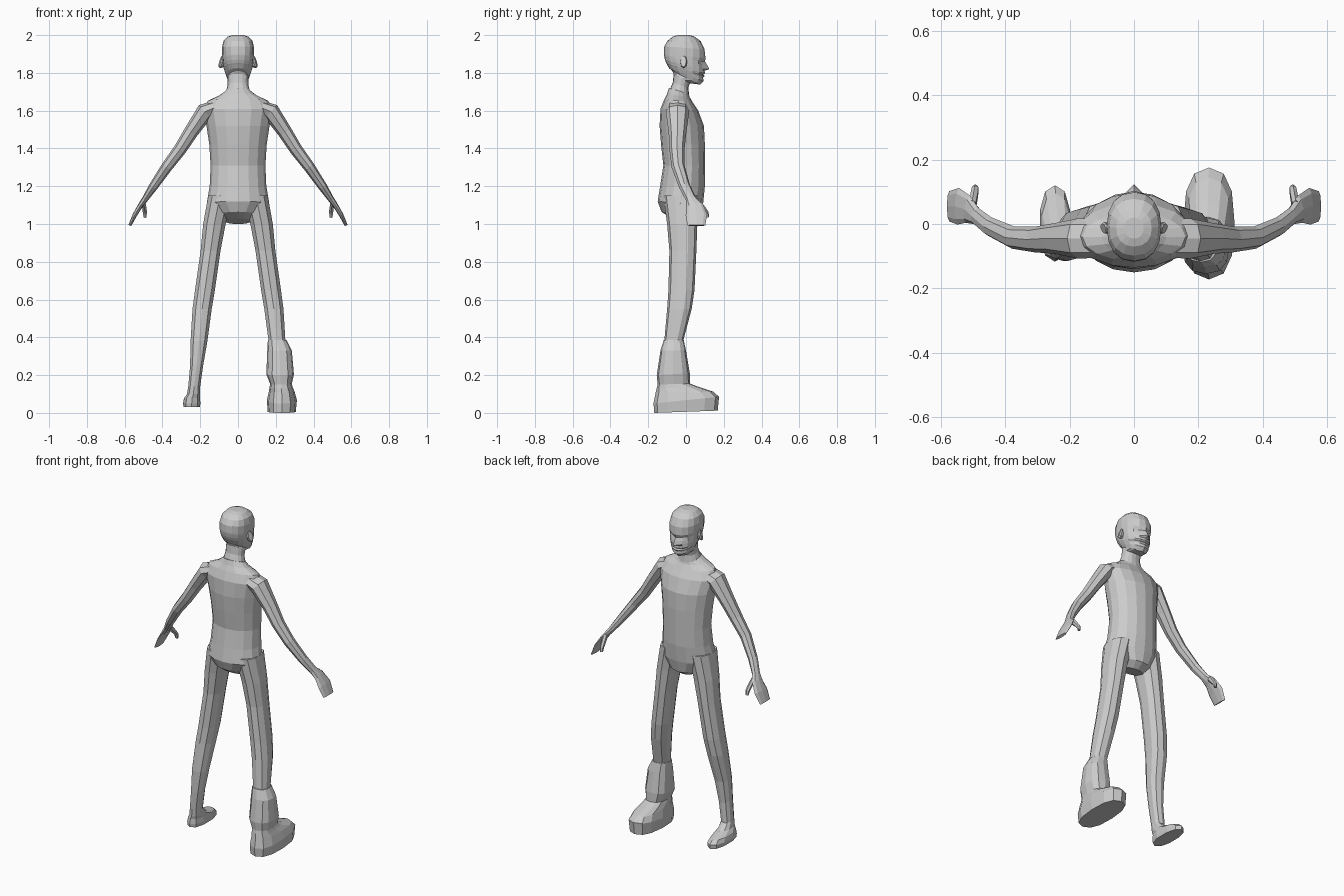
import bpy, bmesh, math
from mathutils import Vector


def skin(name, rings):
    """Join a list of equal-length point rings into a closed, flat-faced mesh."""
    bm = bmesh.new()
    loops = [[bm.verts.new(p) for p in ring] for ring in rings]
    for a, b in zip(loops, loops[1:]):
        n = len(a)
        for i in range(n):
            bm.faces.new((a[i], a[(i + 1) % n], b[(i + 1) % n], b[i]))
    bm.faces.new(loops[0])
    bm.faces.new(loops[-1])
    bmesh.ops.recalc_face_normals(bm, faces=bm.faces)
    me = bpy.data.meshes.new(name)
    bm.to_mesh(me)
    bm.free()
    ob = bpy.data.objects.new(name, me)
    bpy.context.collection.objects.link(ob)
    return ob


def spow(v, e):
    return math.copysign(abs(v) ** e, v)


def section(z_f, z_b, y_f, y_b, x0, x1, n=16, e=1.0):
    """Tilted oval: z/y at its face side and back side, x range."""
    ring = []
    for i in range(n):
        t = 2 * math.pi * i / n
        c, s = spow(math.cos(t), e), spow(math.sin(t), e)
        k = (c + 1) / 2
        ring.append(Vector(((x0 + x1) / 2 + (x1 - x0) / 2 * s,
                            y_b + (y_f - y_b) * k, z_b + (z_f - z_b) * k)))
    return ring


def tube(name, path, n=8):
    """Limb along a path of (x, y, z, half width, half thickness)."""
    pts = [Vector(p[:3]) for p in path]
    rings = []
    for i, p in enumerate(path):
        d = (pts[min(i + 1, len(pts) - 1)] - pts[max(i - 1, 0)]).normalized()
        ref = Vector((0, 1, 0))
        u = (ref - d * d.dot(ref)).normalized()
        v = d.cross(u)
        rings.append([pts[i] + u * p[3] * math.cos(2 * math.pi * k / n)
                      + v * p[4] * math.sin(2 * math.pi * k / n) for k in range(n)])
    return skin(name, rings)


# torso: z face side, z back side, y front, y back, half width
torso = [(1.00, 1.03, .03, -.08, .07), (1.03, 1.065, .075, -.13, .11),
         (1.10, 1.12, .09, -.15, .165), (1.20, 1.20, .10, -.137, .15),
         (1.31, 1.31, .10, -.12, .145), (1.42, 1.42, .10, -.132, .152),
         (1.52, 1.52, .095, -.14, .167), (1.60, 1.61, .065, -.135, .185),
         (1.645, 1.66, .035, -.115, .16), (1.67, 1.69, .02, -.10, .10),
         (1.69, 1.72, .015, -.09, .065)]
skin("torso", [section(a, b, f, k, -w, w) for a, b, f, k, w in torso])

# neck and head: as torso, plus nose-line offset and eye-column offset
head = [(1.66, 1.70, .02, -.09, .07, 0, 0), (1.72, 1.75, .012, -.07, .055, 0, 0),
        (1.745, 1.795, .02, -.065, .056, 0, 0), (1.738, 1.81, .075, -.072, .056, 0, -.01),
        (1.757, 1.825, .093, -.09, .064, 0, -.004), (1.775, 1.84, .09, -.098, .07, 0, 0),
        (1.783, 1.847, .097, -.102, .073, .003, 0), (1.79, 1.852, .091, -.105, .075, 0, 0),
        (1.797, 1.856, .098, -.107, .076, .002, 0), (1.812, 1.865, .096, -.11, .079, .003, 0),
        (1.82, 1.87, .096, -.112, .08, .028, 0), (1.84, 1.885, .095, -.115, .082, .018, -.003),
        (1.86, 1.895, .095, -.117, .083, .006, -.01), (1.878, 1.905, .10, -.117, .084, .003, 0),
        (1.925, 1.94, .098, -.115, .085, 0, 0), (1.968, 1.97, .078, -.098, .077, 0, 0),
        (1.992, 1.992, .045, -.07, .055, 0, 0), (2.0, 2.0, .02, -.045, .03, 0, 0)]
rings = []
for a, b, f, k, w, nose, eye in head:
    r = section(a, b, f, k, -w, w, e=.88)
    r[0].y += nose
    r[1].y += eye
    r[-1].y += eye
    rings.append(r)
skin("head", rings)

# legs down to the shin: z face side, z back side, y front, y back, inner x, outer x
thigh = [(1.15, 1.15, .07, -.12, .03, .16), (1.00, 1.00, .06, -.10, .063, .187),
         (.86, .86, .055, -.088, .09, .20), (.65, .65, .045, -.093, .12, .23),
         (.55, .55, .03, -.10, .137, .243), (.38, .38, -.015, -.115, .16, .253)]
shin = [(.25, .25, -.03, -.115, .183, .255), (.13, .14, -.03, -.11, .20, .265),
        (.095, .10, .01, -.11, .20, .272), (.075, .08, .095, -.112, .20, .287),
        (.055, .05, .12, -.117, .197, .293), (.03, .03, .118, -.115, .20, .29)]
skin("bare_leg", [section(a, b, f, k, -o, -i, 10, .85)
                  for a, b, f, k, i, o in thigh + shin])
skin("booted_leg", [section(a, b, f, k, i, o, 10, .85)
                    for a, b, f, k, i, o in thigh + [(.25, .25, -.03, -.11, .19, .25)]])

# boot: shaft flowing down into a thick shoe
boot = [(.385, .385, -.012, -.118, .158, .257), (.33, .33, 0, -.135, .155, .285),
        (.21, .20, .02, -.155, .15, .296), (.155, .15, .022, -.15, .17, .285),
        (.14, .13, .06, -.155, .167, .29), (.112, .11, .145, -.16, .163, .30),
        (.085, .05, .175, -.172, .153, .312), (.012, 0, .168, -.168, .157, .306)]
skin("boot", [section(a, b, f, k, i, o, 12, .8) for a, b, f, k, i, o in boot])

# arms with mitten hands, thumbs and ears on both sides
arm = [(.10, -.045, 1.625, .06, .035), (.175, -.045, 1.595, .062, .047),
       (.25, -.045, 1.485, .047, .038), (.307, -.048, 1.395, .04, .034),
       (.375, -.042, 1.305, .035, .03), (.447, -.008, 1.20, .03, .024),
       (.49, .025, 1.135, .028, .017), (.515, .046, 1.10, .044, .014),
       (.545, .055, 1.05, .057, .012), (.573, .055, .992, .047, .008)]
thumb = [(.50, .06, 1.115, .018, .012), (.495, .092, 1.08, .014, .013),
         (.493, .108, 1.06, .012, .012), (.492, .114, 1.035, .009, .009)]
ear = [(.072, -.008, 1.855, .012, .025), (.088, -.012, 1.858, .019, .034),
       (.095, -.014, 1.86, .016, .03)]
for side, s in (("left", -1), ("right", 1)):
    for part, path, n in (("arm", arm, 8), ("thumb", thumb, 6), ("ear", ear, 8)):
        tube(f"{side}_{part}", [(s * p[0], *p[1:]) for p in path], n)
